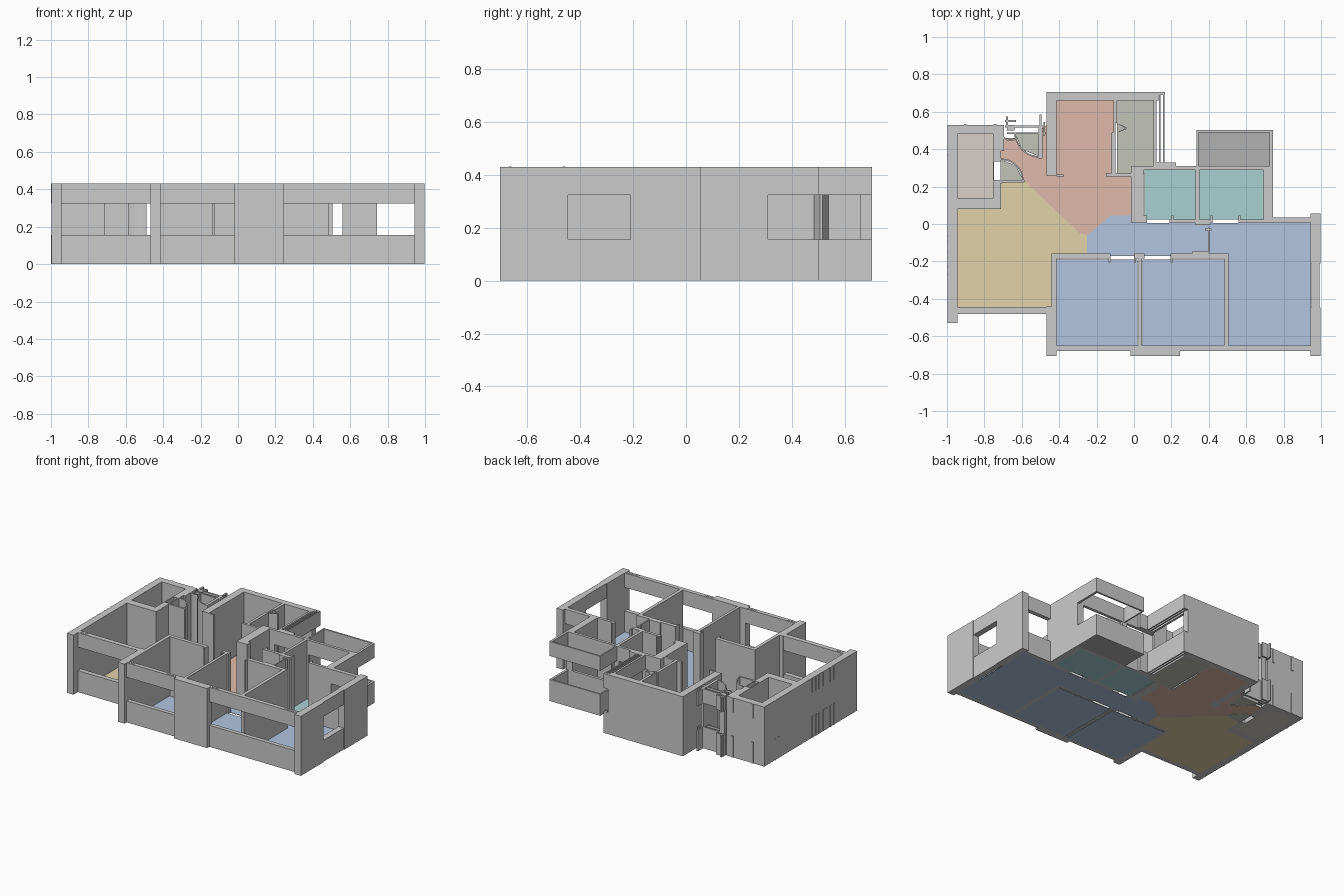
import bpy, bmesh, math

H, SILL, HEAD = 0.43, 0.155, 0.325
FULL = [(0, H)]
BANDS = [(0, SILL), (HEAD, H)]      # wall below and above a window


def make(name, bm, mat=None):
    me = bpy.data.meshes.new(name)
    bmesh.ops.recalc_face_normals(bm, faces=bm.faces)
    bm.to_mesh(me)
    bm.free()
    ob = bpy.data.objects.new(name, me)
    bpy.context.collection.objects.link(ob)
    if mat:
        me.materials.append(mat)
    return ob


def prism(bm, pts, z0, z1):
    low = [bm.verts.new((x, y, z0)) for x, y in pts]
    top = [bm.verts.new((x, y, z1)) for x, y in pts]
    n = len(pts)
    bm.faces.new(low[::-1])
    bm.faces.new(top)
    for i in range(n):
        j = (i + 1) % n
        bm.faces.new((low[i], low[j], top[j], top[i]))


def rect(x0, x1, y0, y1):
    return [(x0, y0), (x1, y0), (x1, y1), (x0, y1)]


def walls(name, rects, spans=FULL):
    bm = bmesh.new()
    for r in rects:
        for z0, z1 in spans:
            prism(bm, rect(*r), z0, z1)
    return make(name, bm)


def arc_wall(name, cx, cy, r, a0, a1, t=0.008, n=10):
    ang = [math.radians(a0 + (a1 - a0) * i / n) for i in range(n + 1)]
    pts = [(cx + r * math.cos(a), cy + r * math.sin(a)) for a in ang]
    pts += [(cx + (r - t) * math.cos(a), cy + (r - t) * math.sin(a)) for a in ang[::-1]]
    bm = bmesh.new()
    prism(bm, pts, 0, H)
    return make(name, bm)


def material(name, rgb):
    m = bpy.data.materials.new(name)
    m.diffuse_color = (*rgb, 1)
    return m


def floor(name, polys, mat):
    bm = bmesh.new()
    for p in polys:
        prism(bm, p, 0, 0.003)
    return make(name, bm, mat)


# Floors
blue = material("blue_floor", (0.45, 0.56, 0.75))
orange = material("orange_floor", (0.74, 0.50, 0.41))
yellow = material("yellow_floor", (0.75, 0.65, 0.40))
teal = material("teal_floor", (0.40, 0.64, 0.63))
stone = material("stone_floor", (0.68, 0.64, 0.58))
grey = material("grey_floor", (0.54, 0.56, 0.50))
dark = material("dark_floor", (0.44, 0.44, 0.44))

floor("bedroom_floors", [rect(-0.415, 0.02, -0.65, -0.19),
                         rect(0.045, 0.48, -0.65, -0.19),
                         [(0.505, -0.65), (0.945, -0.65), (0.945, 0.005),
                          (0.4, 0.005), (0.4, -0.16), (0.505, -0.16)]], blue)
floor("corridor_floor", [[(-0.25, -0.17), (0.4, -0.17), (0.4, 0.005), (-0.015, 0.005),
                          (-0.015, 0.045), (-0.125, 0.045), (-0.25, -0.06)]], blue)
floor("hall_floor", [[(-0.415, 0.66), (-0.415, 0.26), (-0.465, 0.26), (-0.465, 0.53),
                      (-0.505, 0.5), (-0.505, 0.36), (-0.56, 0.37), (-0.61, 0.42),
                      (-0.635, 0.46), (-0.71, 0.46), (-0.71, 0.345), (-0.65, 0.33),
                      (-0.6, 0.28), (-0.59, 0.235), (-0.29, -0.05), (-0.25, -0.06),
                      (-0.125, 0.045), (-0.015, 0.045), (-0.015, 0.26),
                      (-0.105, 0.26), (-0.105, 0.66)]], orange)
floor("living_floor", [[(-0.945, 0.08), (-0.945, -0.445), (-0.44, -0.445), (-0.44, -0.16),
                        (-0.25, -0.16), (-0.25, -0.06), (-0.29, -0.05), (-0.59, 0.235),
                        (-0.71, 0.22), (-0.71, 0.08)]], yellow)
floor("bathroom_floors", [rect(0.055, 0.33, 0.025, 0.29),
                          rect(0.35, 0.695, 0.025, 0.29)], teal)
floor("service_floor", [rect(-0.95, -0.755, 0.135, 0.48)], stone)
floor("kitchen_floor", [rect(-0.09, 0.105, 0.27, 0.66)], grey)
floor("door_swing_floors", [[(-0.505, 0.48), (-0.635, 0.48), (-0.6, 0.4), (-0.505, 0.36)],
                            [(-0.71, 0.23), (-0.59, 0.23), (-0.63, 0.31), (-0.71, 0.345)]], grey)
floor("balcony_floor", [rect(0.34, 0.735, 0.31, 0.5)], dark)

# Outer walls
walls("left_wall", [(-0.997, -0.945, -0.53, 0.53)])
walls("left_room_walls", [(-0.945, -0.71, 0.48, 0.53), (-0.945, -0.71, 0.08, 0.135),
                          (-0.755, -0.71, 0.335, 0.48), (-0.755, -0.71, 0.135, 0.235),
                          (-0.755, -0.748, 0.235, 0.335), (-0.715, -0.71, 0.235, 0.335)])
walls("front_left_window_wall", [(-0.945, -0.468, -0.48, -0.445)], BANDS)
walls("front_left_pier", [(-0.468, -0.415, -0.705, -0.44)])
walls("front_middle_window_wall", [(-0.415, -0.015, -0.68, -0.65)], BANDS)
walls("front_pier", [(-0.02, 0.247, -0.705, -0.65)])
walls("front_right_window_wall", [(0.247, 0.945, -0.68, -0.65)], BANDS)
walls("right_wall", [(0.945, 0.997, -0.705, -0.447), (0.945, 0.997, -0.21, 0.055)])
walls("right_window_wall", [(0.95, 0.992, -0.447, -0.21)], BANDS)
walls("back_right_window_wall", [(0.74, 0.945, 0.005, 0.035)], BANDS)
walls("bathroom_right_wall", [(0.692, 0.742, 0.005, 0.31)])
walls("bathroom_back_window_wall", [(0.05, 0.692, 0.29, 0.31)], BANDS)
walls("bathroom_back_piers", [(0.05, 0.09, 0.29, 0.31), (0.32, 0.36, 0.29, 0.31)])
walls("back_wall", [(-0.468, 0.13, 0.66, 0.705), (-0.468, -0.415, 0.26, 0.66)])
walls("kitchen_window_wall", [(0.105, 0.12, 0.31, 0.66), (0.135, 0.143, 0.31, 0.7),
                              (0.155, 0.163, 0.31, 0.7), (0.13, 0.165, 0.69, 0.705),
                              (0.105, 0.225, 0.31, 0.33)], BANDS)

# Balcony parapet and upper band
walls("balcony_parapet", [(0.335, 0.742, 0.49, 0.502), (0.335, 0.345, 0.31, 0.49),
                          (0.725, 0.742, 0.31, 0.49)], BANDS)

# Inner walls
walls("bathroom_inner_walls", [(-0.015, 0.05, 0.005, 0.31), (0.33, 0.35, 0.025, 0.29),
                               (0.05, 0.07, 0.005, 0.045), (0.19, 0.42, 0.005, 0.025),
                               (0.56, 0.692, 0.005, 0.025), (0.2, 0.21, 0.025, 0.045),
                               (0.41, 0.42, 0.025, 0.045), (0.56, 0.57, 0.025, 0.045)])
walls("bedroom_walls", [(-0.44, -0.125, -0.185, -0.158), (-0.44, -0.415, -0.44, -0.185),
                        (-0.135, -0.125, -0.205, -0.185), (0.0, 0.055, -0.185, -0.158),
                        (0.0, 0.01, -0.205, -0.185), (0.023, 0.043, -0.65, -0.185),
                        (0.195, 0.505, -0.185, -0.158), (0.195, 0.205, -0.205, -0.185),
                        (0.48, 0.505, -0.65, -0.185)])
walls("kitchen_inner_walls", [(-0.11, -0.09, 0.54, 0.66), (-0.12, -0.1, 0.26, 0.49),
                              (-0.15, -0.01, 0.255, 0.272), (-0.415, -0.375, 0.255, 0.265),
                              (-0.11, -0.1, 0.49, 0.54)])
walls("bedroom_door_jambs", [(0.33, 0.41, -0.005, 0.005), (0.38, 0.415, -0.035, -0.025),
                             (0.395, 0.403, -0.15, -0.02), (0.31, 0.4, -0.158, -0.148)])

# Kitchen door wedge
bm = bmesh.new()
prism(bm, [(-0.095, 0.54), (-0.04, 0.517), (-0.04, 0.508)], 0, H)
prism(bm, [(-0.095, 0.485), (-0.04, 0.508), (-0.04, 0.517)], 0, H)
make("kitchen_door", bm)

# Entry shaft, door leaves and curved screens
walls("entry_bands", [(-0.69, -0.5, 0.515, 0.527), (-0.68, -0.47, 0.48, 0.49),
                      (-0.69, -0.63, 0.545, 0.555), (-0.685, -0.675, 0.515, 0.575),
                      (-0.505, -0.495, 0.49, 0.585), (-0.485, -0.475, 0.47, 0.545)], BANDS)
walls("entry_posts", [(-0.71, -0.695, 0.39, 0.53), (-0.68, -0.64, 0.5, 0.53),
                      (-0.51, -0.49, 0.35, 0.53), (-0.71, -0.585, 0.222, 0.236)])
arc_wall("entry_screen", -0.505, 0.49, 0.135, 180, 270)
arc_wall("side_screen", -0.71, 0.23, 0.12, 0, 90)
arc_wall("shaft_curve", -0.66, 0.505, 0.06, 180, 300)

# Small raised strips on the outer faces
walls("left_strips", [(-1.0, -0.99, y, y + 0.012)
                      for y in (-0.03, -0.07, -0.1, -0.155, -0.185, -0.235, -0.275)], BANDS)
walls("left_room_strips", [(-1.0, -0.99, 0.36, 0.375), (-1.0, -0.99, 0.4, 0.41),
                           (-0.91, -0.895, 0.525, 0.535), (-0.75, -0.735, 0.525, 0.535)], BANDS)
walls("window_frame_strips", [(-0.93, -0.88, -0.468, -0.458), (-0.415, -0.35, -0.67, -0.66),
                              (-0.1, -0.03, -0.67, -0.66), (0.25, 0.31, -0.67, -0.66),
                              (0.84, 0.94, -0.67, -0.66)], [(0, SILL), (HEAD, H + 0.002)])
